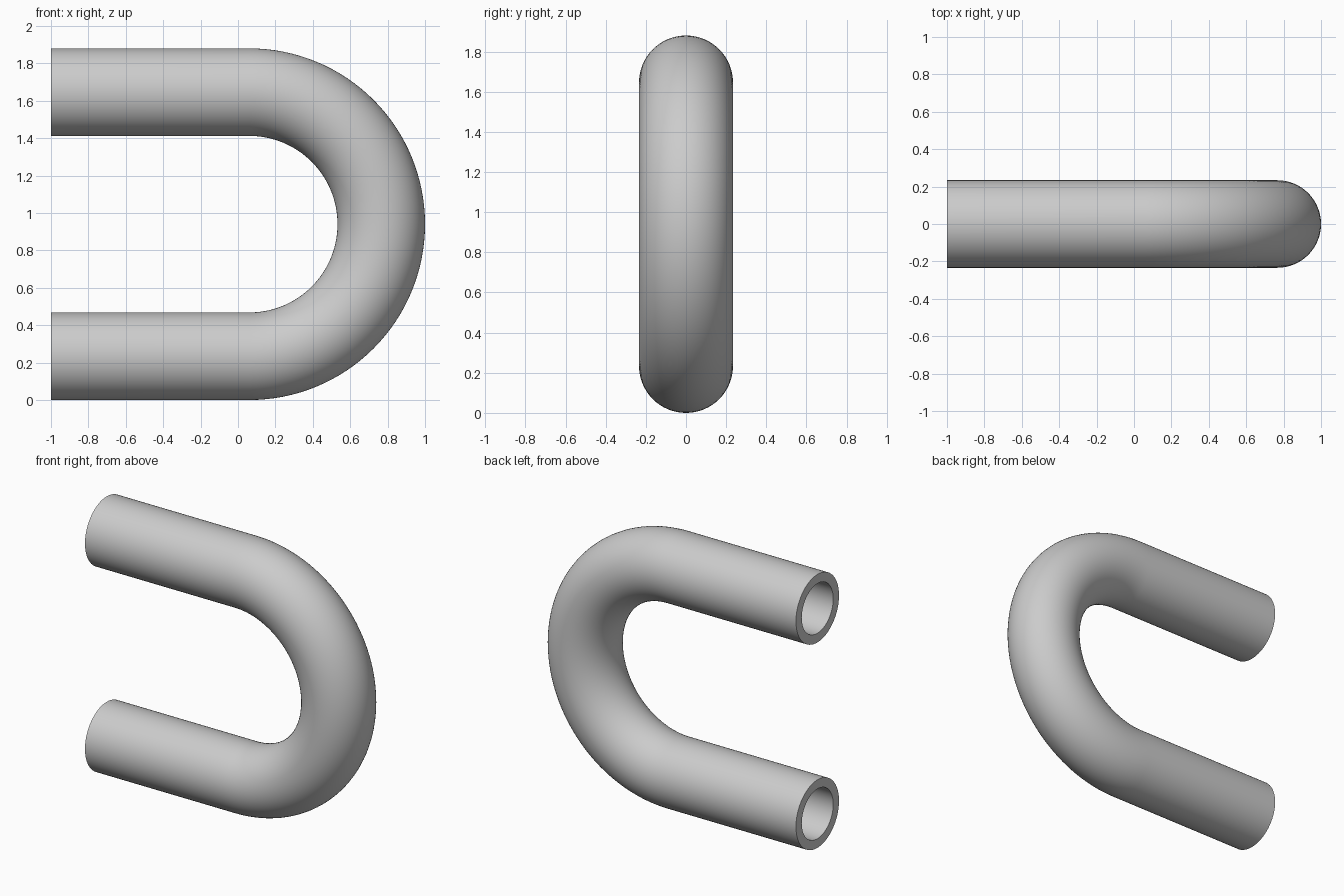
import bpy, bmesh
from math import sin, cos, pi
from mathutils import Vector

# Remove the default cube
cube = bpy.data.objects.get("Cube")
if cube:
    bpy.data.objects.remove(cube, do_unlink=True)

OUTER, INNER = 0.234, 0.171   # pipe radii
HALF_HEIGHT = 0.94
BEND = HALF_HEIGHT - OUTER    # bend radius of the centre line
BEND_X = 1 - HALF_HEIGHT      # where the straight legs meet the bend
SIDES, BEND_STEPS = 64, 64

# Plain grey material
grey = bpy.data.materials.new("Grey metal")
grey.use_nodes = True
colour = (0.6, 0.6, 0.6, 1)
grey.diffuse_color = colour
grey.node_tree.nodes["Principled BSDF"].inputs["Base Color"].default_value = colour

# Centre line: lower leg, half-circle bend, upper leg; each with its outward normal
path = [(Vector((-1, 0, HALF_HEIGHT - BEND)), Vector((0, 0, -1)))]
for i in range(BEND_STEPS + 1):
    a = -pi / 2 + pi * i / BEND_STEPS
    out = Vector((cos(a), 0, sin(a)))
    path.append((Vector((BEND_X, 0, HALF_HEIGHT)) + out * BEND, out))
path.append((Vector((-1, 0, HALF_HEIGHT + BEND)), Vector((0, 0, 1))))

bm = bmesh.new()


def sweep(radius):
    """Sweep a circle along the centre line and return its rings."""
    rings = []
    for centre, out in path:
        ring = []
        for j in range(SIDES):
            t = 2 * pi * j / SIDES
            ring.append(bm.verts.new(centre + radius * (out * cos(t) + Vector((0, sin(t), 0)))))
        rings.append(ring)
    for a, b in zip(rings, rings[1:]):
        bridge(a, b)
    return rings


def bridge(a, b):
    """Join two rings with quads."""
    for j in range(SIDES):
        k = (j + 1) % SIDES
        bm.faces.new((a[j], a[k], b[k], b[j]))


# Outer wall, bore, and the flat rims at both open ends
outer = sweep(OUTER)
bore = sweep(INNER)
for end in (0, -1):
    bridge(outer[end], bore[end])
bmesh.ops.recalc_face_normals(bm, faces=bm.faces)

mesh = bpy.data.meshes.new("u_bend_pipe")
bm.to_mesh(mesh)
bm.free()
mesh.materials.append(grey)
pipe = bpy.data.objects.new("u_bend_pipe", mesh)
bpy.context.collection.objects.link(pipe)

# Smooth walls with sharp rim edges
bpy.ops.object.select_all(action="DESELECT")
pipe.select_set(True)
bpy.context.view_layer.objects.active = pipe
bpy.ops.object.shade_smooth_by_angle(angle=pi / 6)
